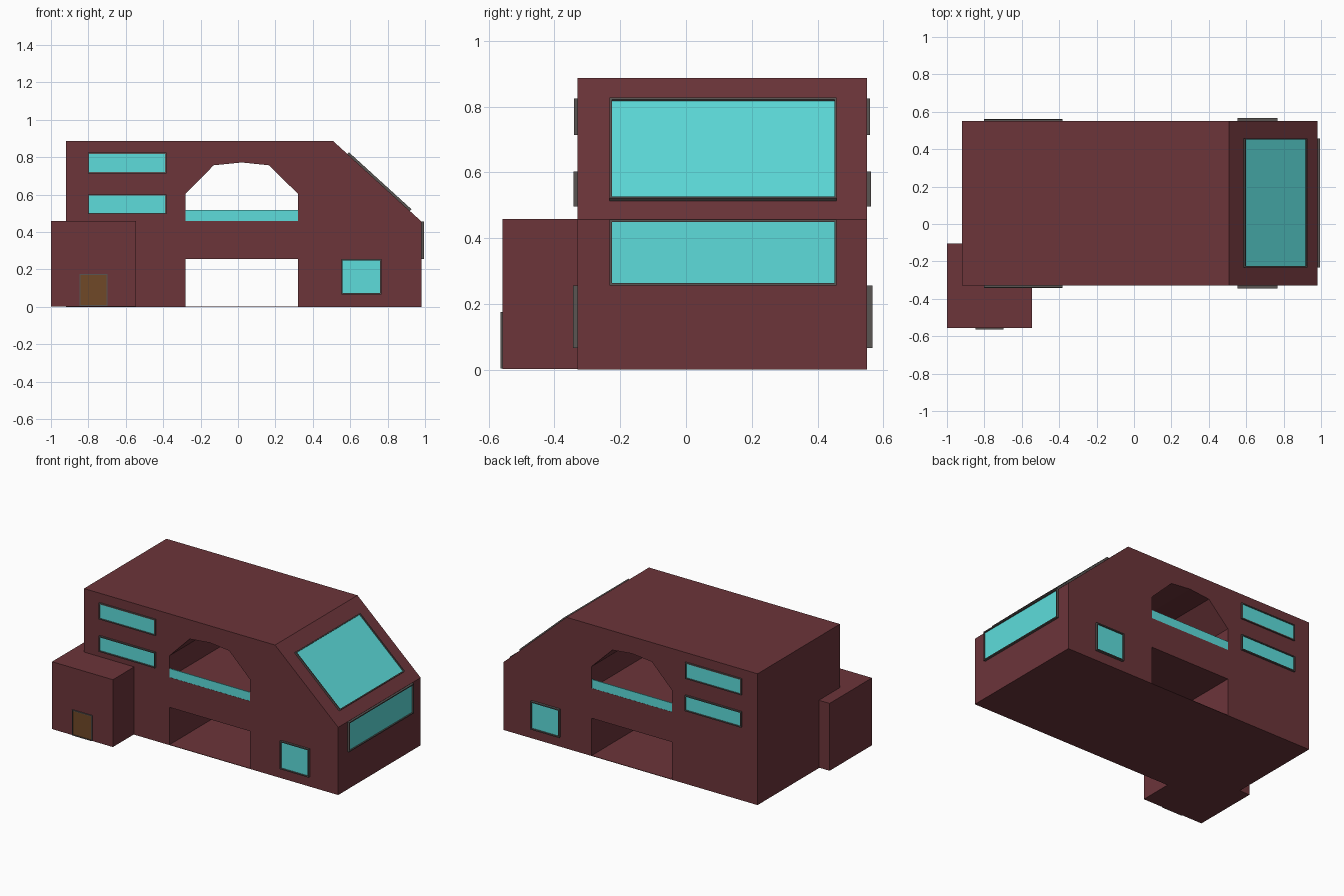
import bpy, bmesh, math
from mathutils import Matrix, Vector

if "Cube" in bpy.data.objects:
    bpy.data.objects.remove(bpy.data.objects["Cube"])


def mat(name, rgb):
    m = bpy.data.materials.new(name)
    m.diffuse_color = (*rgb, 1)
    m.use_nodes = True
    m.node_tree.nodes["Principled BSDF"].inputs["Base Color"].default_value = m.diffuse_color
    return m


WALL = mat("wall_red", (0.15, 0.035, 0.042))
GLASS = mat("glass", (0.11, 0.72, 0.71))
FRAME = mat("frame_grey", (0.10, 0.09, 0.085))
WOOD = mat("door_brown", (0.16, 0.065, 0.02))


def finish(bm, name, mats):
    bmesh.ops.recalc_face_normals(bm, faces=bm.faces)
    me = bpy.data.meshes.new(name)
    bm.to_mesh(me)
    bm.free()
    ob = bpy.data.objects.new(name, me)
    bpy.context.collection.objects.link(ob)
    for m in mats:
        me.materials.append(m)
    return ob


def prism(name, pts, y0, y1, m):
    """Extrude an xz profile from y0 to y1."""
    bm = bmesh.new()
    f = bm.faces.new([bm.verts.new((x, y0, z)) for x, z in pts])
    r = bmesh.ops.extrude_face_region(bm, geom=[f])
    vs = [v for v in r["geom"] if isinstance(v, bmesh.types.BMVert)]
    bmesh.ops.translate(bm, verts=vs, vec=(0, y1 - y0, 0))
    return finish(bm, name, [m])


def rect(x0, x1, z0, z1):
    return [(x0, z0), (x1, z0), (x1, z1), (x0, z1)]


def panel(name, pos, rot, w, h, d, fill=GLASS, border=0.01):
    """Framed pane on a wall; local -y points outwards."""
    bm = bmesh.new()
    bmesh.ops.create_cube(bm, size=1, matrix=Matrix.Translation((0, -d / 2, 0)) @ Matrix.Diagonal((w, d, h, 1)))
    bm.normal_update()
    front = min(bm.faces, key=lambda f: f.calc_center_median().y)
    bmesh.ops.inset_region(bm, faces=[front], thickness=border)
    # recess the pane behind the frame
    r = bmesh.ops.extrude_face_region(bm, geom=[front])
    vs = [v for v in r["geom"] if isinstance(v, bmesh.types.BMVert)]
    pane = [f for f in r["geom"] if isinstance(f, bmesh.types.BMFace)][0]
    if front.is_valid:
        bmesh.ops.delete(bm, geom=[front], context='FACES_ONLY')
    bmesh.ops.translate(bm, verts=vs, vec=(0, d * 0.6, 0))
    pane.material_index = 1
    ob = finish(bm, name, [FRAME, fill])
    ob.matrix_world = Matrix.Translation(Vector(pos)) @ rot
    return ob


Y0, Y1 = -0.33, 0.55

# Main building with sloped end
body = prism("main_building", [(-0.92, 0), (0.98, 0), (0.98, 0.457), (0.508, 0.887), (-0.92, 0.887)], Y0, Y1, WALL)

# Upper arch and lower passage cut right through
arch = [(-0.28, 0.458), (0.32, 0.458), (0.32, 0.605), (0.165, 0.757), (0.02, 0.772), (-0.13, 0.757), (-0.28, 0.605)]
for name, pts in (("arch_cutter", arch), ("passage_cutter", rect(-0.28, 0.32, 0.003, 0.255))):
    cut = prism(name, pts, Y0 - 0.2, Y1 + 0.2, WALL)
    cut.hide_render = True
    cut.hide_set(True)
    cut.display_type = 'WIRE'
    mod = body.modifiers.new(name, 'BOOLEAN')
    mod.operation = 'DIFFERENCE'
    mod.solver = 'EXACT'
    mod.object = cut

# Entrance annex at the front left corner
prism("entrance_annex", rect(-1.0, -0.545, 0.003, 0.458), -0.557, -0.105, WALL)

# Glass railings at both ends of the arch
for side, y in (("front", Y0 + 0.001), ("back", Y1 - 0.007)):
    prism(side + "_railing", rect(-0.28, 0.32, 0.458, 0.517), y, y + 0.006, GLASS)

# Windows repeated on the front and back walls
for side, y, rot, extra in (("front", Y0, Matrix.Identity(4), 0),
                            ("back", Y1, Matrix.Rotation(math.pi, 4, 'Z'), 0.003)):
    panel(side + "_upper_window", (-0.593, y, 0.769), rot, 0.42, 0.11, 0.01)
    panel(side + "_middle_window", (-0.593, y, 0.549), rot, 0.42, 0.106, 0.012)
    panel(side + "_square_window", (0.66, y, 0.161), rot, 0.215, 0.19, 0.014 + extra)

# End windows: vertical and sloped
turn = Matrix.Rotation(math.pi / 2, 4, 'Z')
tilt = Matrix.Rotation(-math.atan2(0.472, 0.43), 4, 'X')
panel("end_window", (0.98, 0.113, 0.356), turn, 0.69, 0.2, 0.015)
panel("sloped_window", (0.751, 0.113, 0.665), turn @ tilt, 0.69, 0.452, 0.013)

# Door on the annex
panel("annex_door", (-0.772, -0.557, 0.09), Matrix.Identity(4), 0.15, 0.172, 0.007, WOOD, 0.008)
